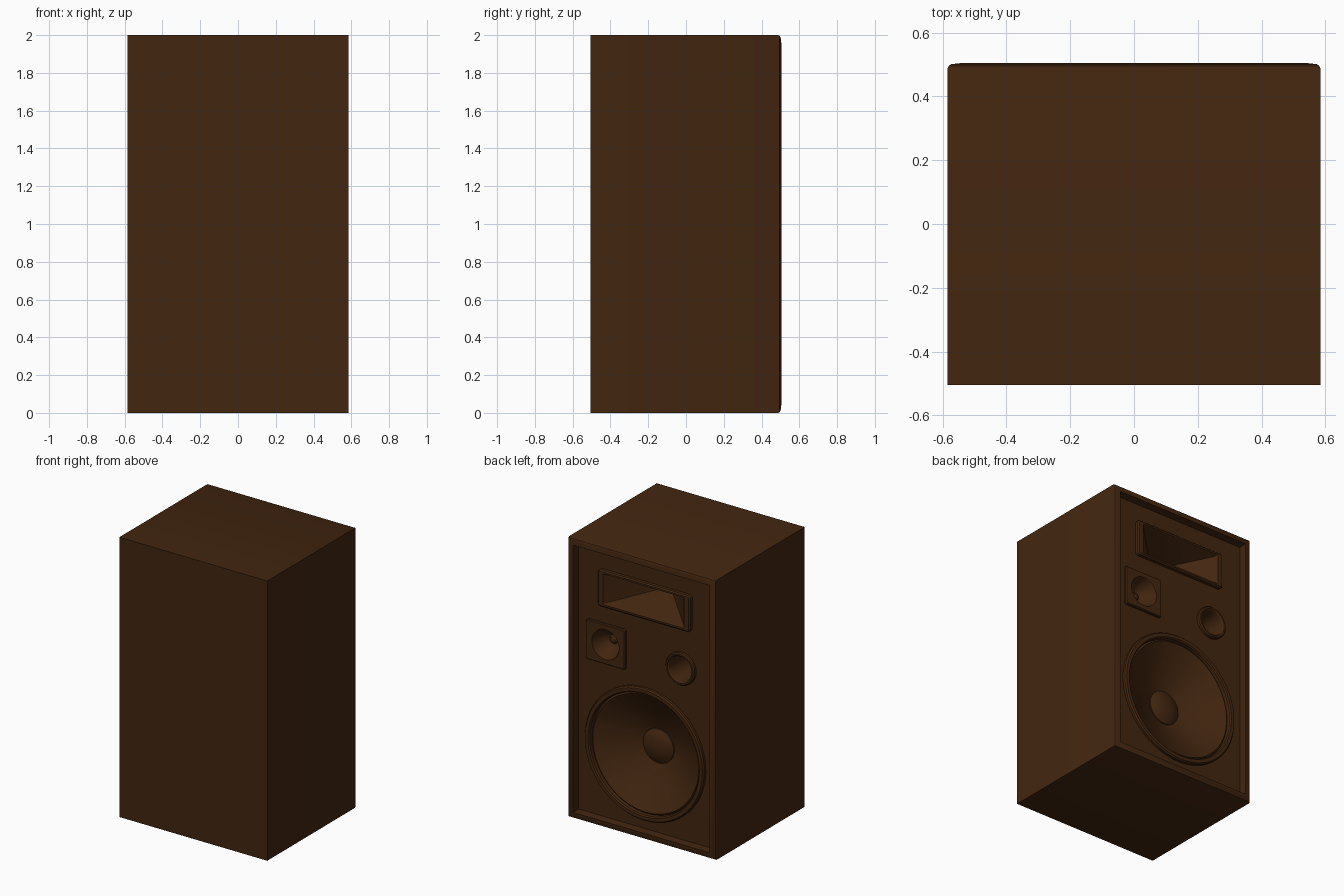
import bpy, bmesh
from math import cos, sin, pi

cube = bpy.data.objects.get("Cube")
if cube:
    bpy.data.objects.remove(cube, do_unlink=True)

brown = bpy.data.materials.new("dark walnut brown")
brown.use_nodes = True
COLOUR = (0.055, 0.019, 0.005, 1)
brown.diffuse_color = COLOUR
brown.node_tree.nodes["Principled BSDF"].inputs["Base Color"].default_value = COLOUR


def ring(cx, cz, hw, hh, y, r, seg):
    """Rounded rectangle in the xz plane; r equal to hw and hh gives a circle."""
    pts = []
    for q, (sx, sz) in enumerate([(1, 1), (-1, 1), (-1, -1), (1, -1)]):
        for i in range(seg):
            a = (q + i / (seg - 1 if r < hw else seg)) * pi / 2
            pts.append((cx + sx * (hw - r) + r * cos(a), y,
                        cz + sz * (hh - r) + r * sin(a)))
    return pts


def loft(name, cx, cz, sections, seg=8, back_cap=False):
    """Skin sections (half width, half height, y, corner radius), back to front."""
    bm = bmesh.new()
    rings = [[bm.verts.new(p) for p in ring(cx, cz, *s, seg)] for s in sections]
    n = len(rings[0])
    for a, b in zip(rings, rings[1:]):
        for i in range(n):
            j = (i + 1) % n
            bm.faces.new((a[i], b[i], b[j], a[j]))
    bm.faces.new(rings[-1][::-1])
    if back_cap:
        bm.faces.new(rings[0])
    bmesh.ops.remove_doubles(bm, verts=bm.verts, dist=0.0001)
    mesh = bpy.data.meshes.new(name)
    bm.to_mesh(mesh)
    bm.free()
    mesh.materials.append(brown)
    obj = bpy.data.objects.new(name, mesh)
    bpy.context.collection.objects.link(obj)
    return obj


def turned(profile):
    """Circular sections from (radius, y) pairs."""
    return [(r, r, y, r) for r, y in profile]


def activate(obj):
    bpy.ops.object.select_all(action='DESELECT')
    obj.select_set(True)
    bpy.context.view_layer.objects.active = obj


BAFFLE = 0.45
WOOFER = (0, 0.59)
HORN = (0, 1.69)
TWEETER = (0.308, 1.293)
PORT = (-0.282, 1.276)

# Cabinet: softened rim around a recessed baffle
rim = [(0, -0.505), (0, 0.487), (0.004, 0.496), (0.012, 0.501),
       (0.045, 0.505), (0.05, BAFFLE)]
cabinet = loft("cabinet", 0, 1, [(0.585 - i, 1 - i, y, 0) for i, y in rim],
               seg=2, back_cap=True)

# Pockets in the baffle behind each driver
pockets = [
    (WOOFER, turned([(0.44, 0.2), (0.44, 0.47)])),
    (HORN, [(0.33, 0.115, 0.1, 0.01), (0.33, 0.115, 0.47, 0.01)]),
    (TWEETER, turned([(0.12, 0.25), (0.12, 0.47)])),
    (PORT, turned([(0.1, 0.2), (0.1, 0.47)])),
]
for centre, sections in pockets:
    cutter = loft("pocket_cutter", *centre, sections, back_cap=True)
    cutter.hide_render = True
    activate(cabinet)
    cut = cabinet.modifiers.new("pocket", 'BOOLEAN')
    cut.operation = 'DIFFERENCE'
    cut.solver = 'EXACT'
    cut.object = cutter
    bpy.ops.object.modifier_apply(modifier=cut.name)
    bpy.data.objects.remove(cutter, do_unlink=True)

# Woofer: raised ring, rolled surround, cone and domed dust cap
woofer_profile = [(0.472, 0.44), (0.472, 0.468), (0.464, 0.478), (0.44, 0.478),
                  (0.432, 0.47), (0.43, 0.445), (0.418, 0.455), (0.4, 0.445),
                  (0.3, 0.385), (0.2, 0.335), (0.122, 0.305),
                  (0.12, 0.312), (0.09, 0.328), (0.05, 0.339), (0.01, 0.342)]
woofer = loft("woofer", *WOOFER, turned(woofer_profile), seg=18)

# Horn: rounded frame with a flare narrowing to the throat
horn = loft("horn", *HORN, [
    (0.365, 0.13, 0.44, 0.022), (0.365, 0.13, 0.472, 0.022),
    (0.357, 0.122, 0.48, 0.016), (0.32, 0.11, 0.48, 0.006),
    (0.312, 0.103, 0.465, 0.004), (0.042, 0.022, 0.215, 0.002)])

# Tweeter: square plate with a round flared mouth and a small centre plug
tweeter = loft("tweeter", *TWEETER, [
    (0.153, 0.142, 0.44, 0.012), (0.153, 0.142, 0.464, 0.012),
    (0.148, 0.137, 0.47, 0.01)]
    + turned([(0.107, 0.47), (0.1, 0.455), (0.085, 0.42), (0.06, 0.385),
              (0.032, 0.365), (0.03, 0.375), (0.02, 0.388), (0.006, 0.393)]), seg=10)

# Bass port: rounded collar and tube
port = loft("bass_port", *PORT, turned([
    (0.115, 0.44), (0.115, 0.468), (0.108, 0.476), (0.097, 0.476),
    (0.09, 0.468), (0.085, 0.44), (0.083, 0.25)]), seg=10)

for part in (cabinet, woofer, horn, tweeter, port):
    activate(part)
    bpy.ops.object.shade_smooth_by_angle(angle=pi / 6)
